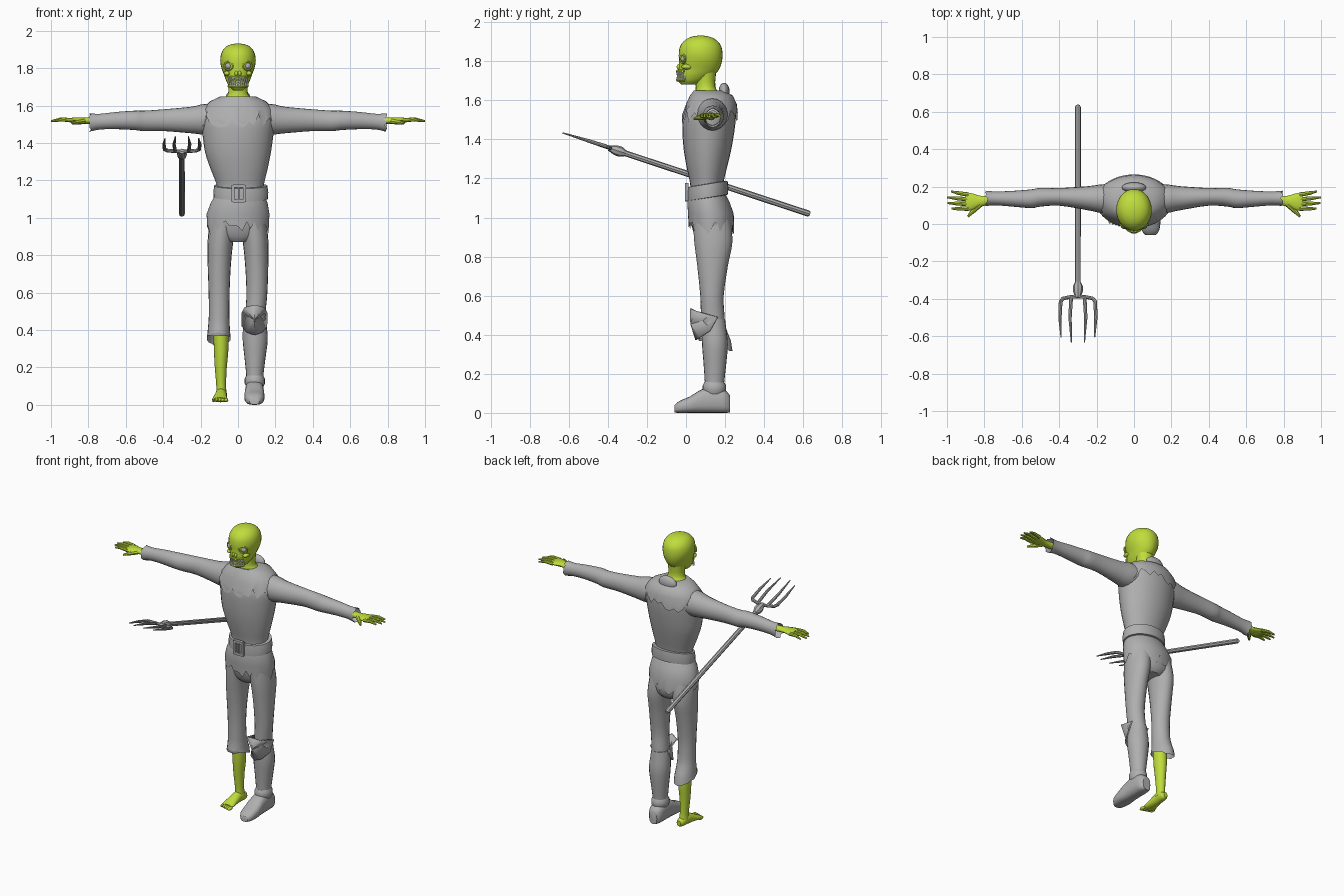
import bpy, bmesh, math, random
from mathutils import Vector

random.seed(4)


def material(name, rgb):
    m = bpy.data.materials.new(name)
    m.diffuse_color = (*rgb, 1)
    return m


CLOTH = material("grey_cloth", (0.43, 0.43, 0.43))
SKIN = material("green_skin", (0.52, 0.72, 0.045))
BONE = material("pale_bone", (0.8, 0.8, 0.78))


def finish(ob, mat, angle=40):
    ob.data.materials.clear()
    ob.data.materials.append(mat)
    bpy.ops.object.select_all(action='DESELECT')
    ob.select_set(True)
    bpy.context.view_layer.objects.active = ob
    bpy.ops.object.shade_smooth_by_angle(angle=math.radians(angle))
    return ob


def from_bmesh(name, bm, mat, angle=40):
    bmesh.ops.recalc_face_normals(bm, faces=bm.faces)
    me = bpy.data.meshes.new(name)
    bm.to_mesh(me)
    bm.free()
    ob = bpy.data.objects.new(name, me)
    bpy.context.collection.objects.link(ob)
    return finish(ob, mat, angle)


def catmull(p0, p1, p2, p3, u):
    return [0.5 * (2 * b + (c - a) * u + (2 * a - 5 * b + 4 * c - d) * u * u
                   + (3 * b - a - 3 * c + d) * u ** 3) for a, b, c, d in zip(p0, p1, p2, p3)]


def loft(name, rings, mat, axis='z', n=20, sub=3, power=1.0, ragged=0, tilt=0, open_start=False):
    """Skin of elliptical rings (position, centre a, centre b, radius a, radius b)."""
    smooth = []
    for i in range(len(rings) - 1):
        quad = [rings[max(0, min(len(rings) - 1, i + k))] for k in (-1, 0, 1, 2)]
        smooth += [catmull(*quad, k / sub) for k in range(sub)]
    smooth.append(rings[-1])
    bm = bmesh.new()
    loops = []
    for r, (t, a, b, ra, rb) in enumerate(smooth):
        loop = []
        for i in range(n):
            c, s = math.cos(math.tau * i / n), math.sin(math.tau * i / n)
            pa = a + ra * math.copysign(abs(c) ** power, c)
            pb = b + rb * math.copysign(abs(s) ** power, s)
            tt = t + (tilt * s + random.uniform(-ragged, ragged) if r == 0 else 0)
            loop.append(bm.verts.new({'z': (pa, pb, tt), 'x': (tt, pa, pb), 'y': (pa, tt, pb)}[axis]))
        loops.append(loop)
    for l0, l1 in zip(loops, loops[1:]):
        for i in range(n):
            bm.faces.new((l0[i], l0[(i + 1) % n], l1[(i + 1) % n], l1[i]))
    if not open_start:
        bm.faces.new(loops[0])
    bm.faces.new(loops[-1])
    return from_bmesh(name, bm, mat)


def tube(name, points, radii, mat):
    cu = bpy.data.curves.new(name, 'CURVE')
    cu.dimensions = '3D'
    cu.bevel_depth = 1
    cu.bevel_resolution = 2
    cu.use_fill_caps = True
    sp = cu.splines.new('POLY')
    sp.points.add(len(points) - 1)
    for p, co, r in zip(sp.points, points, radii):
        p.co = (*co, 1)
        p.radius = r
    ob = bpy.data.objects.new(name, cu)
    bpy.context.collection.objects.link(ob)
    bpy.ops.object.select_all(action='DESELECT')
    ob.select_set(True)
    bpy.context.view_layer.objects.active = ob
    bpy.ops.object.convert(target='MESH')
    return finish(bpy.context.object, mat)


def ball(name, loc, size, mat):
    bpy.ops.mesh.primitive_uv_sphere_add(segments=16, ring_count=10, radius=1, location=loc)
    ob = bpy.context.object
    ob.name = name
    ob.scale = size
    return finish(ob, mat)


# Head and neck
loft("head", [(1.682, 0, .015, .026, .04), (1.70, 0, .03, .045, .072), (1.73, 0, .05, .062, .094),
              (1.76, 0, .066, .073, .104), (1.80, 0, .074, .088, .11), (1.84, 0, .075, .095, .112),
              (1.88, 0, .075, .089, .104), (1.91, 0, .075, .07, .078), (1.926, 0, .075, .042, .045),
              (1.932, 0, .075, .01, .01)], SKIN, n=28)
loft("neck", [(1.60, 0, .115, .10, .075), (1.635, 0, .11, .078, .065), (1.67, 0, .10, .051, .05),
              (1.75, 0, .10, .056, .055)], SKIN)

# Face: eyes, sockets, cheekbones, nose, lips and teeth
for s in (-1, 1):
    ball("eye", (s * .05, -.010, 1.812), (.019, .018, .018), CLOTH)
    socket = [(s * .05 + .023 * math.cos(a), -.016 + .5 * .023 * s * math.cos(a), 1.812 + .021 * math.sin(a))
              for a in (math.tau * i / 14 for i in range(15))]
    tube("eye_socket", socket, [.006] * 15, SKIN)
    ball("cheekbone", (s * .058, .005, 1.772), (.018, .028, .014), SKIN)
    ball("nostril_side", (s * .009, -.036, 1.772), (.009, .012, .014), SKIN)


def mouth_point(a, z):
    return (.064 * math.sin(a), .05 - .094 * math.cos(a), z)


for z in (1.751, 1.703):
    tube("lip", [mouth_point(-.9 + .15 * i, z) for i in range(13)], [.007] * 13, SKIN)
for i in range(-4, 5):
    for z0, z1 in ((1.749, 1.724), (1.706, 1.726)):
        a = i * .2 + (.1 if z0 < 1.72 else 0)
        tube("tooth", [mouth_point(a, z0), mouth_point(a, z1)], [.007, .002], BONE)

# Shirt, ragged collar and hood fold
loft("shirt", [(1.14, .012, .108, .125, .085), (1.18, .012, .106, .127, .086), (1.26, .006, .107, .152, .104),
               (1.35, 0, .11, .176, .122), (1.45, 0, .115, .190, .134), (1.52, 0, .12, .195, .135),
               (1.58, 0, .13, .182, .122), (1.62, 0, .13, .135, .102), (1.645, 0, .118, .09, .075)],
     CLOTH, n=28)
loft("ragged_collar", [(1.515, 0, .122, .203, .143), (1.58, 0, .13, .191, .130), (1.624, 0, .13, .148, .110),
                       (1.65, 0, .118, .092, .078)], CLOTH, n=44, sub=1, ragged=.035, open_start=True)
ball("hood_fold", (0, .195, 1.645), (.065, .028, .045), CLOTH)

# Sleeves and hands, both sides
for s in (-1, 1):
    loft("sleeve", [(s * t, a, b, c, d) for t, a, b, c, d in [
        (.79, .137, 1.51, .041, .049), (.74, .137, 1.514, .037, .042), (.65, .135, 1.52, .042, .046),
        (.55, .135, 1.521, .05, .052), (.50, .143, 1.518, .05, .055), (.40, .145, 1.522, .047, .058),
        (.25, .138, 1.523, .064, .071), (.18, .135, 1.527, .076, .082), (.08, .13, 1.53, .09, .08)]],
        CLOTH, axis='x', ragged=.008, open_start=True)
    loft("palm", [(s * t, a, b, c, d) for t, a, b, c, d in [
        (.74, .13, 1.518, .022, .02), (.82, .122, 1.52, .029, .017), (.87, .119, 1.522, .046, .015),
        (.90, .119, 1.522, .046, .011)]], SKIN, axis='x', n=16)
    for y0, x1, y1 in ((.157, .978, .174), (.132, 1.0, .143), (.107, .997, .112), (.082, .975, .082)):
        tube("finger", [(s * .885, y0, 1.522), (s * (x1 * .5 + .45), (y0 + y1) / 2, 1.526), (s * x1, y1, 1.517)],
             [.012, .010, .005], SKIN)
    tube("thumb", [(s * .825, .105, 1.518), (s * .86, .07, 1.512), (s * .888, .04, 1.506)],
         [.017, .013, .006], SKIN)

# Belt and buckle
belt = loft("belt", [(1.098, .015, .112, .13, .09), (1.10, .015, .112, .145, .103), (1.135, .015, .112, .147, .105),
                     (1.17, .015, .112, .142, .101), (1.172, .015, .112, .12, .09)], CLOTH, n=28, sub=1)
for v in belt.data.vertices:
    v.co.z += .16 * (v.co.y - .1)
for x, z, w, h in ((-.026, 1.13, .008, .046), (.034, 1.13, .008, .046),
                   (.004, 1.17, .03, .008), (.004, 1.09, .03, .008), (.004, 1.13, .004, .036)):
    bpy.ops.mesh.primitive_cube_add(size=2, location=(x, .004, z))
    bpy.context.object.name = "buckle_bar"
    bpy.context.object.scale = (w, .010, h)
    finish(bpy.context.object, CLOTH)

# Tattered shirt hem and trouser seat
loft("tattered_hem", [(.945, 0, .13, .164, .116), (1.02, 0, .127, .168, .117), (1.08, .006, .115, .152, .108),
                      (1.12, .01, .11, .132, .092)], CLOTH, n=44, sub=1, ragged=.04, open_start=True)
loft("trouser_seat", [(.87, 0, .14, .07, .07), (.90, 0, .14, .13, .092), (.96, 0, .135, .156, .106),
                      (1.05, 0, .12, .148, .10), (1.12, .01, .11, .125, .088)], CLOTH, n=24)

# Trouser legs: one torn short, one tucked into armour
upper = [(.60, .101, .133, .056, .06), (.75, .100, .136, .062, .078), (.88, .093, .14, .069, .098),
         (1.0, .075, .13, .075, .095)]
loft("torn_trouser_leg", [(t, -a, b, c, d) for t, a, b, c, d in
                          [(.35, .103, .15, .064, .088), (.42, .102, .142, .058, .068),
                           (.48, .101, .136, .055, .06)] + upper],
     CLOTH, tilt=-.035, ragged=.006, open_start=True)
loft("trouser_leg", [(.42, .09, .14, .055, .06), (.50, .094, .137, .054, .06)] + upper, CLOTH)

# Bare lower leg, foot and toes
loft("bare_shin", [(.05, -.088, .148, .03, .036), (.10, -.09, .146, .026, .031), (.20, -.092, .142, .032, .037),
                   (.30, -.09, .142, .039, .046), (.44, -.092, .136, .042, .045)], SKIN)
loft("bare_foot", [(.20, -.085, .042, .014, .018), (.18, -.086, .043, .026, .027), (.13, -.09, .052, .03, .038),
                   (.08, -.094, .042, .035, .028), (.04, -.097, .031, .041, .017), (.02, -.097, .027, .038, .012)],
     SKIN, axis='y', n=16)
for i in range(5):
    ball("toe", (-.064 - .0165 * i, .006 + .005 * i, .025), (.012 - .001 * i, .024, .011), SKIN)

# Armoured shin, ankle cuff and boot
loft("shin_guard", [(.13, .09, .145, .046, .05), (.16, .09, .146, .046, .05), (.25, .091, .148, .056, .058),
                    (.35, .092, .148, .067, .066), (.43, .09, .143, .062, .063), (.48, .09, .14, .056, .06)], CLOTH)
loft("ankle_cuff", [(.095, .09, .145, .045, .05), (.115, .09, .145, .054, .06), (.14, .09, .145, .054, .06),
                    (.158, .09, .145, .045, .05)], CLOTH, sub=1)
loft("boot", [(.226, .088, .045, .028, .043), (.20, .088, .058, .046, .058), (.14, .088, .066, .05, .066),
              (.08, .088, .060, .051, .060), (.02, .088, .042, .054, .042), (-.035, .088, .03, .046, .03),
              (-.06, .088, .02, .026, .018)], CLOTH, axis='y', power=.75)

# Knee plate: a faceted shield fanned around a raised centre
half = [(0, .02, .535), (.055, .045, .52), (.07, .16, .49), (.068, .12, .42), (.042, .068, .387), (0, .048, .372)]
outline = half + [(-x, y, z) for x, y, z in half[-2:0:-1]]
bm = bmesh.new()
rim = [bm.verts.new((.088 + x, y, z)) for x, y, z in outline]
peak = bm.verts.new((.088, .022, .455))
for a, b in zip(rim, rim[1:] + rim[:1]):
    bm.faces.new((a, b, peak))
plate = from_bmesh("knee_plate", bm, CLOTH, 25)
plate.modifiers.new("thickness", 'SOLIDIFY').thickness = .008

# Pitchfork: shaft, ferrule, crossbar and four tines
FX = -.30
tube("fork_shaft", [(FX, .635, 1.018), (FX, .625, 1.021), (FX, -.36, 1.345)], [.011, .016, .015], CLOTH)
tube("fork_ferrule", [(FX, -.31, 1.329), (FX, -.335, 1.337), (FX, -.36, 1.345), (FX, -.395, 1.356)],
     [.016, .027, .026, .014], CLOTH)
tube("fork_crossbar", [(FX + x, y, z) for x, y, z in
                       [(-.092, -.415, 1.367), (-.08, -.398, 1.36), (-.04, -.39, 1.356), (0, -.388, 1.354),
                        (.04, -.39, 1.356), (.08, -.398, 1.36), (.092, -.415, 1.367)]], [.01] * 7, CLOTH)
for s in (-1, 1):
    tube("outer_tine", [(FX + s * .092, -.41, 1.365), (FX + s * .096, -.50, 1.393), (FX + s * .090, -.605, 1.425)],
         [.010, .009, .003], CLOTH)
    tube("inner_tine", [(FX + s * .036, -.39, 1.356), (FX + s * .042, -.50, 1.393), (FX + s * .035, -.633, 1.434)],
         [.010, .009, .003], CLOTH)
